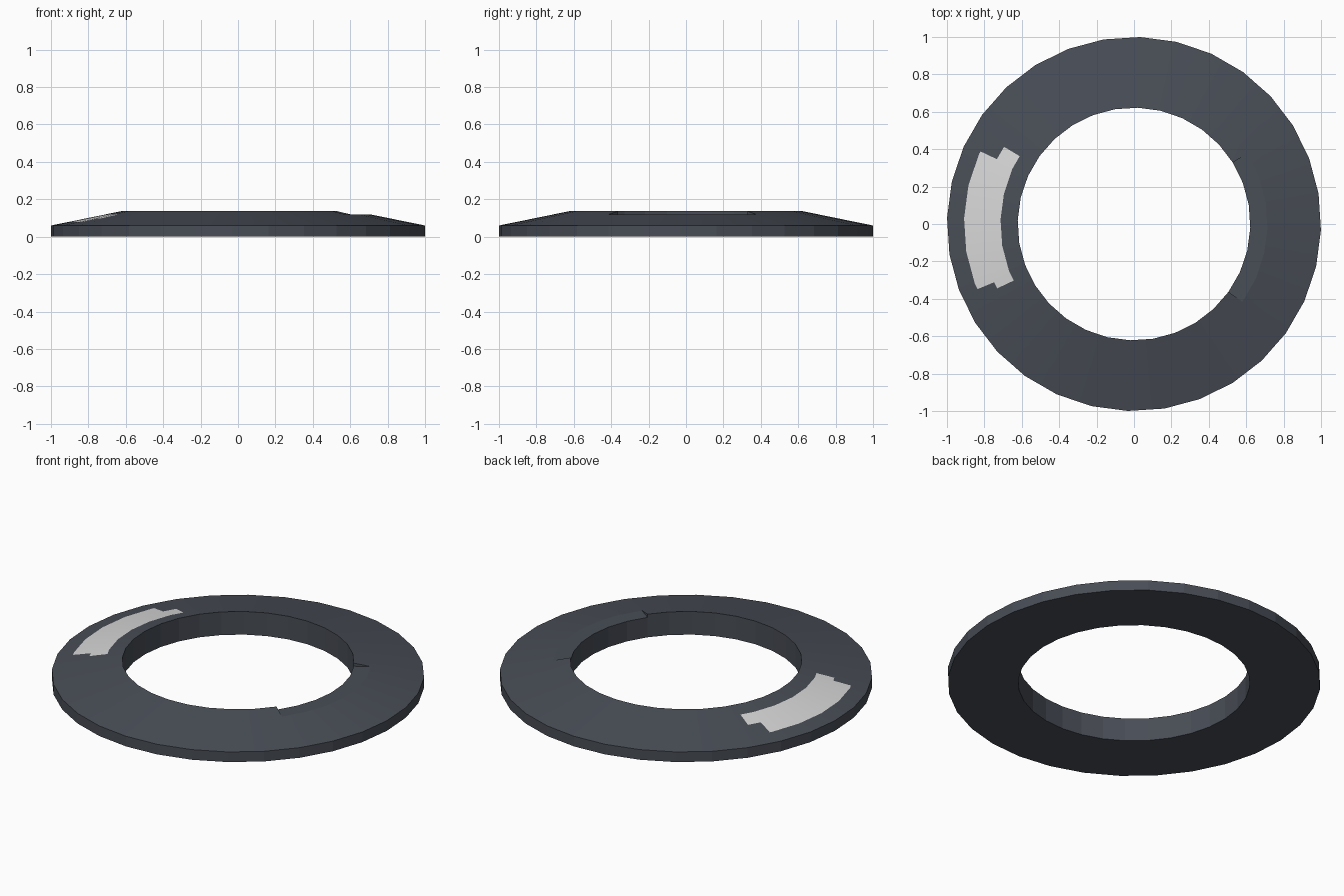
import bpy, bmesh, math

if "Cube" in bpy.data.objects:
    bpy.data.objects.remove(bpy.data.objects["Cube"])

N = 32
STEP = 360 / N
OFF = -1.9                      # rotation of the polygon
Z_IN, Z_OUT = 0.137, 0.06       # top heights at inner and outer rim
RINGS = [0.622, 0.714, 0.812, 0.909, 1.0]
Z_NOTCH = 0.137 - (0.137 - 0.06) * (0.714 - 0.622) / (1 - 0.622)


def material(name, col):
    m = bpy.data.materials.new(name)
    m.diffuse_color = (*col, 1)
    m.use_nodes = True
    m.node_tree.nodes["Principled BSDF"].inputs["Base Color"].default_value = m.diffuse_color
    return m


def unit(a):
    """Point on the 32-sided unit polygon at angle a (degrees)."""
    k = math.floor((a - OFF) / STEP + 1e-6)
    mid = math.radians(OFF + (k + 0.5) * STEP)
    t = math.radians(a)
    r = math.cos(math.radians(STEP / 2)) / math.cos(t - mid)
    return r * math.cos(t), r * math.sin(t)


def top_z(r):
    return Z_IN + (Z_OUT - Z_IN) * (r - RINGS[0]) / (1 - RINGS[0])


# columns: polygon corners plus the end angles of the pale patch
INNER_PATCH = (149.3, 205.2)
OUTER_PATCH = (154.7, 202.6)
NOTCH = (OFF - 3 * STEP, OFF + 3 * STEP)
angles = sorted([OFF + (i - 16) * STEP + 180 for i in range(N)] + list(INNER_PATCH + OUTER_PATCH))

bm = bmesh.new()


def vert(a, r, z):
    x, y = unit(a)
    return bm.verts.new((r * x, r * y, z))


def quad(pts, mat=0):
    f = bm.faces.new([vert(*p) for p in pts])
    f.material_index = mat


for i, a in enumerate(angles):
    b = angles[i + 1] if i + 1 < len(angles) else angles[0] + 360
    m = (a + b) / 2
    signed = (m + 180) % 360 - 180
    notched = NOTCH[0] < signed < NOTCH[1]
    r0 = RINGS[0]
    z0 = Z_NOTCH if notched else Z_IN
    # sloping top bands, with flat notch floor and pale patch
    for j in range(4):
        ra, rb = RINGS[j], RINGS[j + 1]
        za = z0 if j == 0 else top_z(ra)
        zb = top_z(rb)
        pale = (j == 1 and INNER_PATCH[0] < m < INNER_PATCH[1]) or \
               (j == 2 and OUTER_PATCH[0] < m < OUTER_PATCH[1])
        quad([(a, ra, za), (a, rb, zb), (b, rb, zb), (b, ra, za)], int(pale))
    # outer wall, underside, inner wall
    quad([(a, 1, Z_OUT), (a, 1, 0), (b, 1, 0), (b, 1, Z_OUT)])
    quad([(a, 1, 0), (a, r0, 0), (b, r0, 0), (b, 1, 0)])
    quad([(a, r0, 0), (a, r0, z0), (b, r0, z0), (b, r0, 0)])

# notch end walls
for a, flip in ((NOTCH[0], False), (NOTCH[1], True)):
    pts = [(a, RINGS[0], Z_IN), (a, RINGS[0], Z_NOTCH), (a, RINGS[1], Z_NOTCH)]
    quad(pts[::-1] if flip else pts)

bmesh.ops.remove_doubles(bm, verts=bm.verts, dist=1e-4)
bmesh.ops.recalc_face_normals(bm, faces=bm.faces)
me = bpy.data.meshes.new("ring")
bm.to_mesh(me)
bm.free()
me.materials.append(material("dark slate", (0.065, 0.074, 0.092)))
me.materials.append(material("pale grey", (0.68, 0.68, 0.68)))
ob = bpy.data.objects.new("ring", me)
bpy.context.collection.objects.link(ob)
bpy.context.view_layer.objects.active = ob
ob.select_set(True)
bpy.ops.object.shade_smooth_by_angle(angle=math.radians(8))
